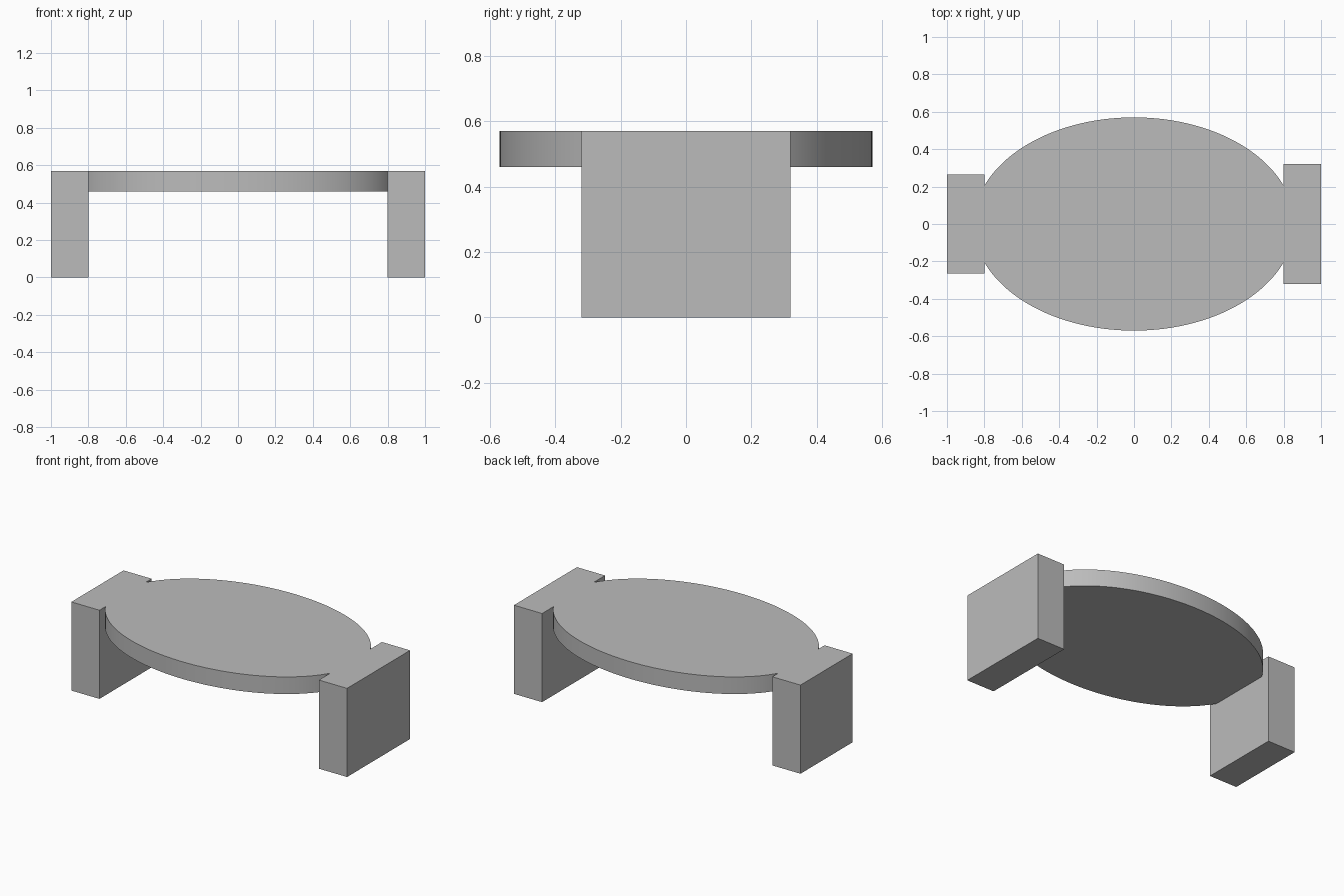
import bpy, bmesh, math

cube = bpy.data.objects.get("Cube")
if cube:
    bpy.data.objects.remove(cube, do_unlink=True)

HEIGHT = 0.57
SLAB_BOTTOM = 0.46
INNER_X = 0.8

grey = bpy.data.materials.new("plain_grey")
grey.use_nodes = True
grey.diffuse_color = (0.5, 0.5, 0.5, 1)
grey.node_tree.nodes["Principled BSDF"].inputs["Base Color"].default_value = (0.5, 0.5, 0.5, 1)


def prism(name, outline, bottom, top):
    """Extrude a flat outline upward into a solid."""
    bm = bmesh.new()
    face = bm.faces.new([bm.verts.new((x, y, bottom)) for x, y in outline])
    extruded = bmesh.ops.extrude_face_region(bm, geom=[face])["geom"]
    verts = [v for v in extruded if isinstance(v, bmesh.types.BMVert)]
    bmesh.ops.translate(bm, verts=verts, vec=(0, 0, top - bottom))
    bmesh.ops.recalc_face_normals(bm, faces=bm.faces)
    mesh = bpy.data.meshes.new(name)
    bm.to_mesh(mesh)
    bm.free()
    mesh.materials.append(grey)
    obj = bpy.data.objects.new(name, mesh)
    bpy.context.collection.objects.link(obj)
    return obj


# Oval top, cut straight where it meets the legs
RX, RY, STEPS = 0.857, 0.57, 64
start = math.acos(INNER_X / RX)
angles = [start + (math.pi - 2 * start) * i / STEPS for i in range(STEPS + 1)]
back_arc = [(RX * math.cos(a), RY * math.sin(a)) for a in angles]
front_arc = [(x, -y) for x, y in reversed(back_arc)]
table_top = prism("table_top", back_arc + front_arc, SLAB_BOTTOM, HEIGHT)

# Slab legs: the left one is wider than the right one
for name, side, half in (("left_leg", 1, 0.32), ("right_leg", -1, 0.265)):
    a, b = sorted((side * INNER_X, side * 1.0))
    prism(name, [(a, -half), (b, -half), (b, half), (a, half)], 0, HEIGHT)

# Smooth the curved rim only
bpy.ops.object.select_all(action="DESELECT")
table_top.select_set(True)
bpy.context.view_layer.objects.active = table_top
bpy.ops.object.shade_smooth_by_angle(angle=math.radians(30))
